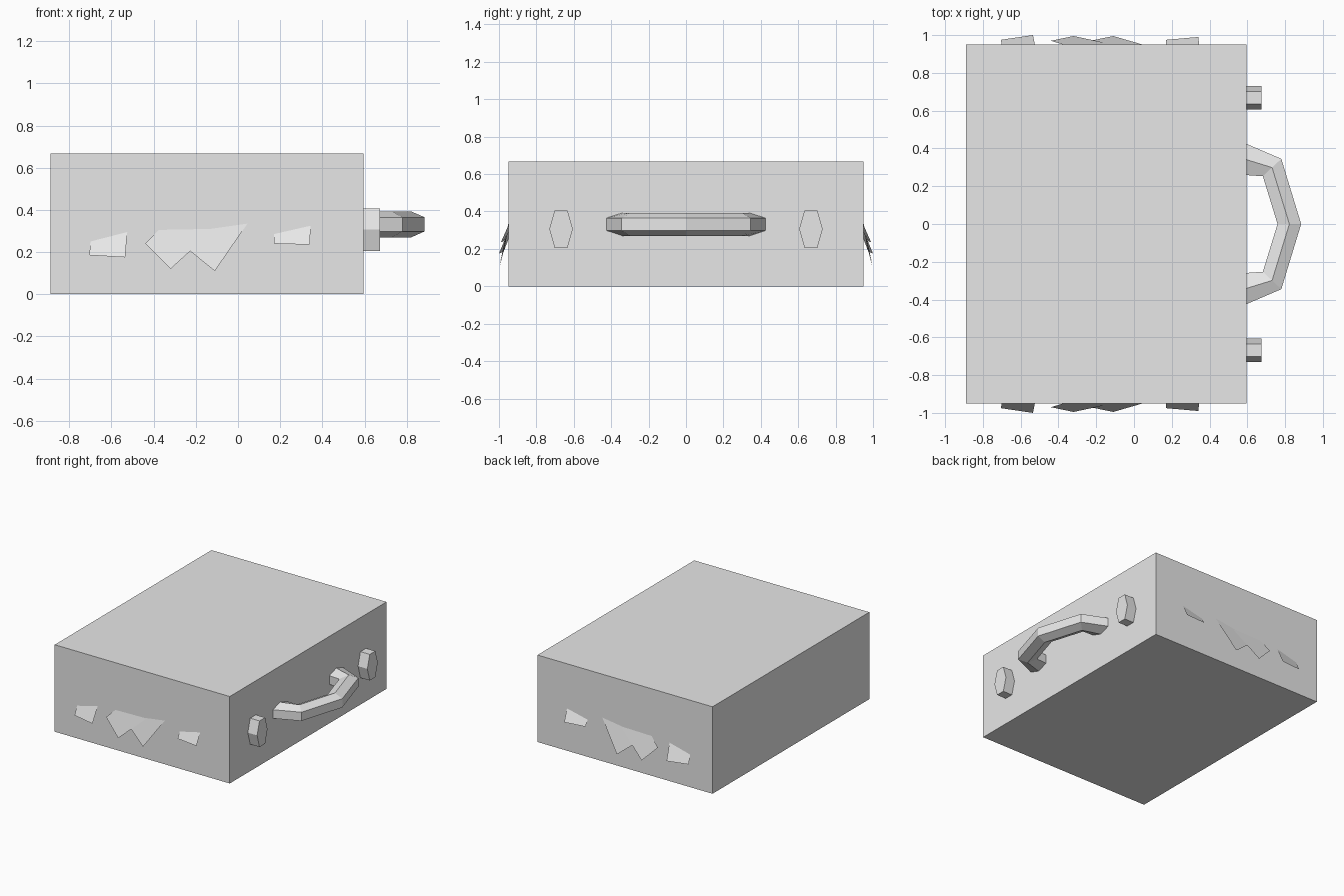
import bpy, bmesh

cube = bpy.data.objects.get("Cube")
if cube:
    bpy.data.objects.remove(cube, do_unlink=True)

GREY = (0.8, 0.8, 0.8, 1.0)
mat = bpy.data.materials.new("plain_grey")
mat.use_nodes = True
mat.diffuse_color = GREY
mat.node_tree.nodes["Principled BSDF"].inputs["Base Color"].default_value = GREY


def make(name, verts, faces, mirror=False, closed=True):
    """Create a flat-shaded object, optionally mirrored across y."""
    mesh = bpy.data.meshes.new(name)
    mesh.from_pydata(verts, [], faces)
    if closed:
        bm = bmesh.new()
        bm.from_mesh(mesh)
        bmesh.ops.recalc_face_normals(bm, faces=bm.faces)
        bm.to_mesh(mesh)
        bm.free()
    mesh.materials.append(mat)
    obj = bpy.data.objects.new(name, mesh)
    bpy.context.collection.objects.link(obj)
    if mirror:
        mod = obj.modifiers.new("Mirror", "MIRROR")
        mod.use_axis = (False, True, False)
        mod.use_mirror_merge = False
    return obj


def loft(name, rings, mirror=False):
    """Skin a row of equal rings and cap both ends."""
    n = len(rings[0])
    verts = [p for ring in rings for p in ring]
    faces = [(r * n + i, r * n + (i + 1) % n, (r + 1) * n + (i + 1) % n, (r + 1) * n + i)
             for r in range(len(rings) - 1) for i in range(n)]
    last = len(verts) - n
    faces += [tuple(range(n)), tuple(range(last, last + n))]
    return make(name, verts, faces, mirror)


# Box body
X0, X1, Y, H = -0.89, 0.595, 0.95, 0.667
loft("box_body", [[(X0, -Y, z), (X1, -Y, z), (X1, Y, z), (X0, Y, z)] for z in (0, H)])

# Six-sided pull handle, swept through inner and outer bend points
half = [((0.58, 0.26), (0.58, 0.431)), ((0.682, 0.253), (0.78, 0.345))]
bends = half + [((0.76, 0), (0.885, 0))]
bends += [((i[0], -i[1]), (o[0], -o[1])) for i, o in reversed(half)]
rings = []
for (ix, iy), (ox, oy) in bends:
    mx, my = (ix + ox) / 2, (iy + oy) / 2
    rings.append([(ox, oy, 0.365), (ox, oy, 0.298), (mx, my, 0.27),
                  (ix, iy, 0.298), (ix, iy, 0.365), (mx, my, 0.392)])
loft("pull_handle", rings)

# Six-sided studs on either side of the handle
hexagon = [(-0.063, 0), (-0.034, -0.1), (0.034, -0.1),
           (0.063, 0), (0.034, 0.1), (-0.034, 0.1)]
loft("handle_stud", [[(x, y - 0.668, z + 0.306) for y, z in hexagon]
                     for x in (0.58, 0.674)], mirror=True)

# Thin splinters peeling away from both ends: x, distance out, z
splinters = {
    "left_splinter": [(-0.70, 0.95, 0.25), (-0.705, 0.975, 0.185),
                      (-0.535, 1.0, 0.175), (-0.525, 0.95, 0.295)],
    "middle_splinter": [(-0.375, 0.95, 0.305), (-0.44, 0.97, 0.24),
                        (-0.32, 0.995, 0.12), (-0.11, 0.95, 0.31)],
    "long_splinter": [(-0.13, 0.95, 0.31), (-0.24, 0.968, 0.215),
                      (-0.11, 0.995, 0.11), (0.045, 0.95, 0.335)],
    "right_splinter": [(0.17, 0.95, 0.285), (0.17, 0.975, 0.24),
                       (0.34, 0.99, 0.235), (0.345, 0.95, 0.325)],
}
for name, points in splinters.items():
    make(name, [(x, -d, z) for x, d, z in points], [(0, 1, 2, 3)],
         mirror=True, closed=False)
